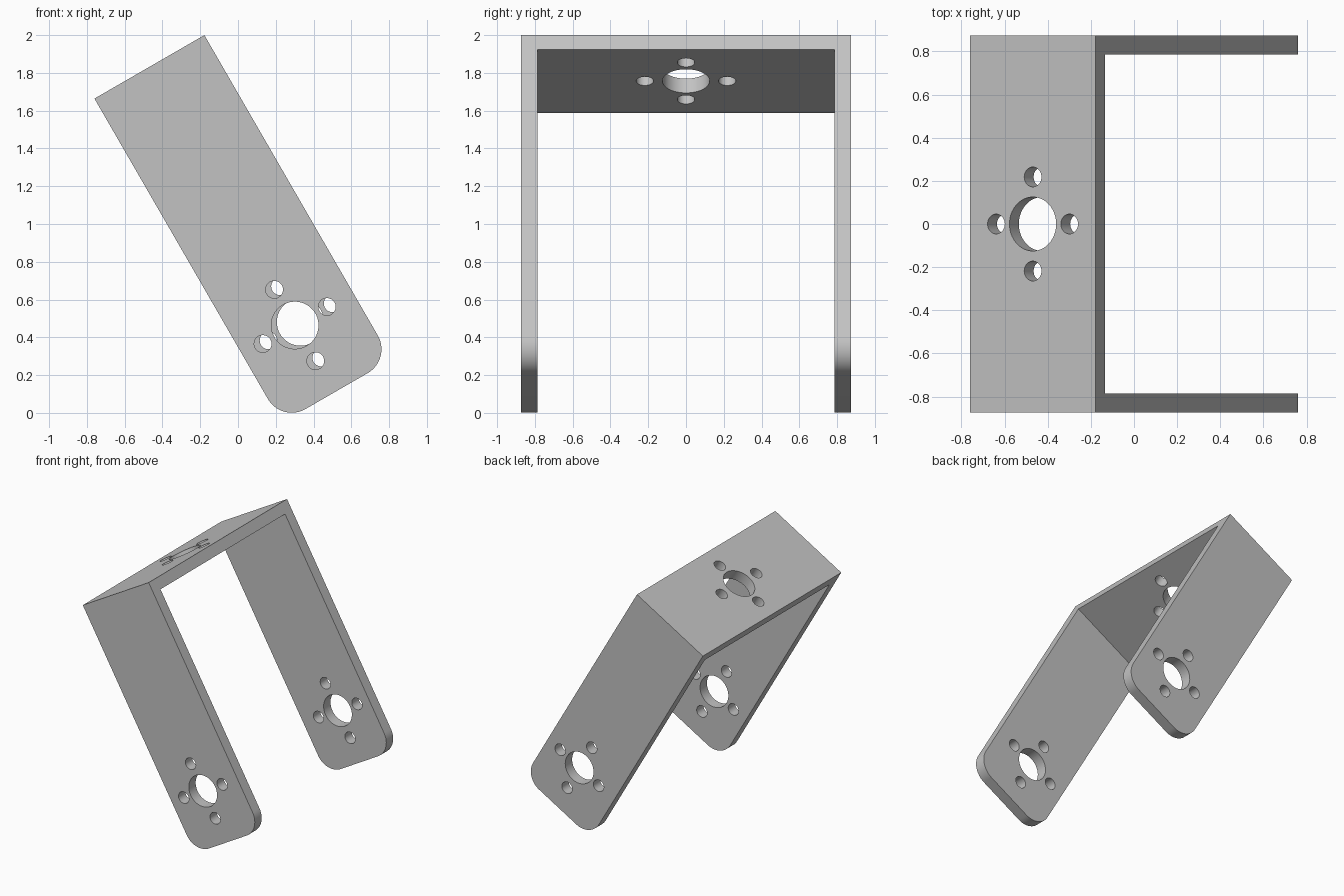
import bpy, bmesh, math
from mathutils import Matrix, Vector

if "Cube" in bpy.data.objects:
    bpy.data.objects.remove(bpy.data.objects["Cube"], do_unlink=True)

WIDTH, SPAN, LENGTH = 0.672, 1.746, 1.982   # bracket envelope, before tilting
WALL, CORNER = 0.087, 0.146
TILT = math.radians(-30)
HOLE_DROP, HOLE_SHIFT = 1.57, 0.017         # leg hole pattern position


def add_object(name, bm):
    bmesh.ops.recalc_face_normals(bm, faces=bm.faces)
    mesh = bpy.data.meshes.new(name)
    bm.to_mesh(mesh)
    bm.free()
    obj = bpy.data.objects.new(name, mesh)
    bpy.context.collection.objects.link(obj)
    return obj


def add_box(bm, size, centre):
    matrix = Matrix.Translation(centre) @ Matrix.Diagonal((*size, 1))
    bmesh.ops.create_cube(bm, size=1, matrix=matrix)


def add_hole(bm, centre, radius, rotation, segments):
    bmesh.ops.create_cone(bm, cap_ends=True, segments=segments, radius1=radius,
                          radius2=radius, depth=WALL * 2,
                          matrix=Matrix.Translation(centre) @ rotation)


def add_hole_pattern(bm, centre, along, rotation):
    """One large hole with four small screw holes around it."""
    centre, along, across = Vector(centre), Vector(along), Vector((1, 0, 0))
    add_hole(bm, centre, 0.125, rotation, 64)
    for sign in (-1, 1):
        add_hole(bm, centre + sign * 0.218 * along, 0.046, rotation, 32)
        add_hole(bm, centre + sign * 0.196 * across, 0.046, rotation, 32)


# Solid block with rounded lower corners
bm = bmesh.new()
add_box(bm, (WIDTH, SPAN, LENGTH), (0, 0, -LENGTH / 2))
lower = [e for e in bm.edges
         if all(v.co.z < -LENGTH / 2 for v in e.verts)
         and abs(e.verts[0].co.x - e.verts[1].co.x) < 0.01]
bmesh.ops.bevel(bm, geom=lower, offset=CORNER, offset_type='OFFSET',
                segments=16, profile=0.5, affect='EDGES')
bracket = add_object("u_bracket", bm)

# Space between the legs
bm = bmesh.new()
add_box(bm, (WIDTH * 2, SPAN - 2 * WALL, LENGTH), (0, 0, -LENGTH / 2 - WALL))
gap_cutter = add_object("gap_cutter", bm)

# Holes in the top plate and both legs
bm = bmesh.new()
add_hole_pattern(bm, (0, 0, -WALL / 2), (0, 1, 0), Matrix())
for side in (-1, 1):
    add_hole_pattern(bm, (side * HOLE_SHIFT, side * (SPAN - WALL) / 2, -HOLE_DROP),
                     (0, 0, 1), Matrix.Rotation(math.pi / 2, 4, 'X'))
hole_cutter = add_object("hole_cutter", bm)

bpy.ops.object.select_all(action='DESELECT')
bpy.context.view_layer.objects.active = bracket
bracket.select_set(True)
for cutter in (gap_cutter, hole_cutter):
    cutter.hide_render = True
    cut = bracket.modifiers.new(cutter.name, 'BOOLEAN')
    cut.operation = 'DIFFERENCE'
    cut.solver = 'EXACT'
    cut.object = cutter
    bpy.ops.object.modifier_apply(modifier=cut.name)
    bpy.data.objects.remove(cutter, do_unlink=True)

# Tilt into place
bracket.data.transform(Matrix.Translation((-0.469, 0, 1.832))
                       @ Matrix.Rotation(TILT, 4, 'Y'))
bpy.ops.object.shade_smooth_by_angle(angle=math.radians(30))

# Plain grey metal
grey = bpy.data.materials.new("light_grey")
grey.use_nodes = True
colour = (0.54, 0.54, 0.54, 1)
grey.diffuse_color = colour
grey.node_tree.nodes["Principled BSDF"].inputs["Base Color"].default_value = colour
bracket.data.materials.clear()
bracket.data.materials.append(grey)
